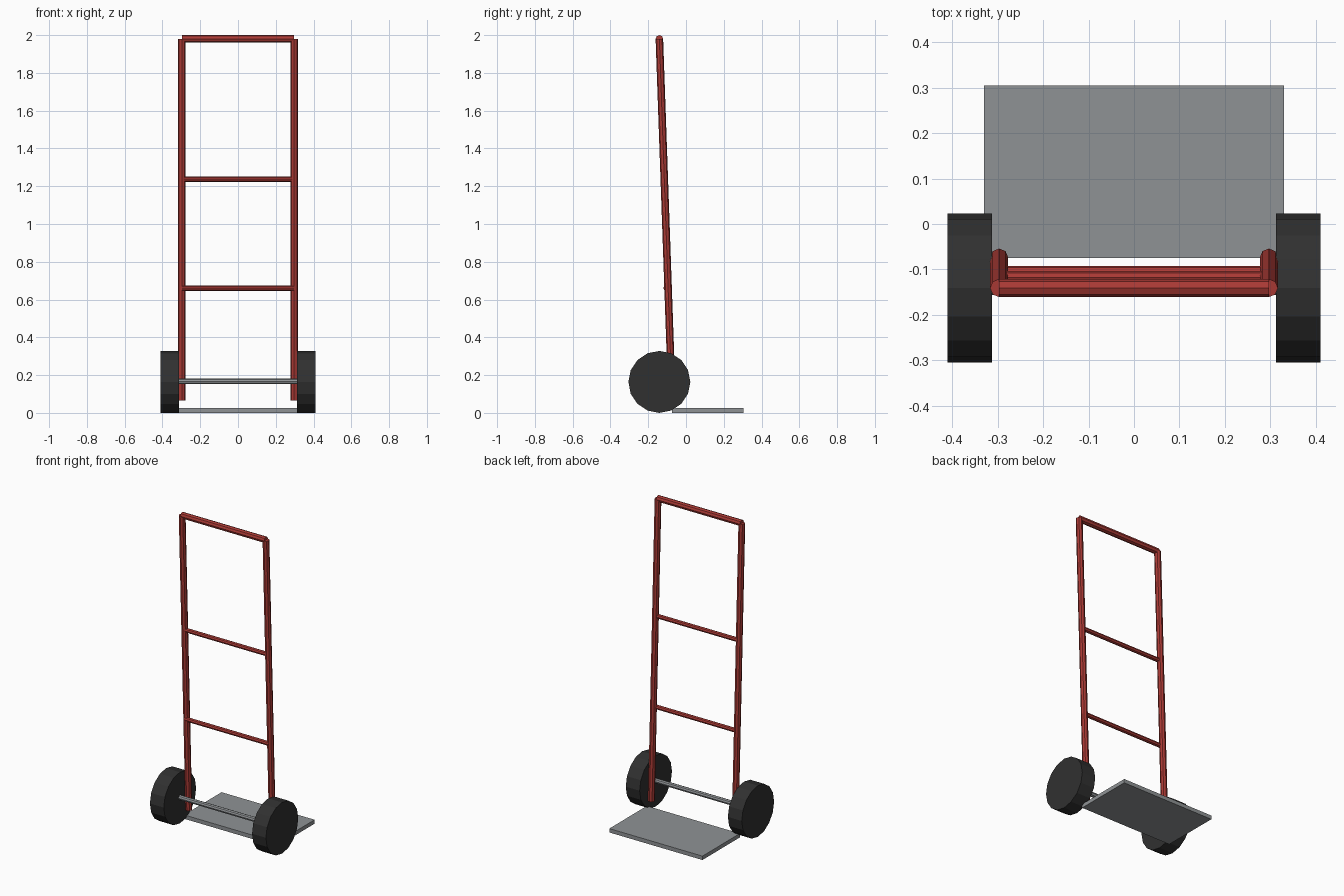
import bpy
from mathutils import Vector

if "Cube" in bpy.data.objects:
    bpy.data.objects.remove(bpy.data.objects["Cube"])


def material(name, rgb):
    m = bpy.data.materials.new(name)
    m.diffuse_color = (*rgb, 1)
    m.use_nodes = True
    m.node_tree.nodes["Principled BSDF"].inputs["Base Color"].default_value = m.diffuse_color
    return m


RED = material("red_paint", (0.40, 0.042, 0.035))
STEEL = material("steel", (0.275, 0.29, 0.30))
RUBBER = material("rubber", (0.03, 0.03, 0.03))


def rod(name, start, end, radius, sides, mat):
    """Flat-faced cylinder between two points."""
    a, b = Vector(start), Vector(end)
    bpy.ops.mesh.primitive_cylinder_add(
        vertices=sides, radius=radius, depth=(b - a).length, location=(a + b) / 2,
        rotation=(b - a).to_track_quat('Z', 'Y').to_euler())
    ob = bpy.context.object
    ob.name = name
    ob.data.materials.append(mat)
    return ob


HALF = 0.297      # rail spacing from centre
WHEEL_R = 0.164
AXLE_Y = -0.141

# Side rails and wheels
for side, s in (("left", -1), ("right", 1)):
    rod(f"{side}_rail", (s * HALF, -0.074, 0.067), (s * HALF, -0.141, 1.98), 0.02, 8, RED)
    rod(f"{side}_wheel", (s * 0.313, AXLE_Y, WHEEL_R), (s * 0.411, AXLE_Y, WHEEL_R),
        WHEEL_R, 16, RUBBER)

# Handle and rungs
for name, y, z, r in (("top_handle", -0.141, 1.98, 0.02),
                      ("upper_rung", -0.118, 1.237, 0.014),
                      ("lower_rung", -0.106, 0.66, 0.014)):
    rod(name, (-HALF, y, z), (HALF, y, z), r, 8, RED)

# Axle
rod("axle", (-0.33, AXLE_Y, WHEEL_R + 0.003), (0.33, AXLE_Y, WHEEL_R + 0.003), 0.015, 8, STEEL)

# Toe plate
bpy.ops.mesh.primitive_cube_add(size=1, location=(0, 0.115, 0.0125))
plate = bpy.context.object
plate.name = "toe_plate"
plate.scale = (0.66, 0.38, 0.025)
plate.data.materials.append(STEEL)
bpy.ops.object.transform_apply(location=False, rotation=False, scale=True)
